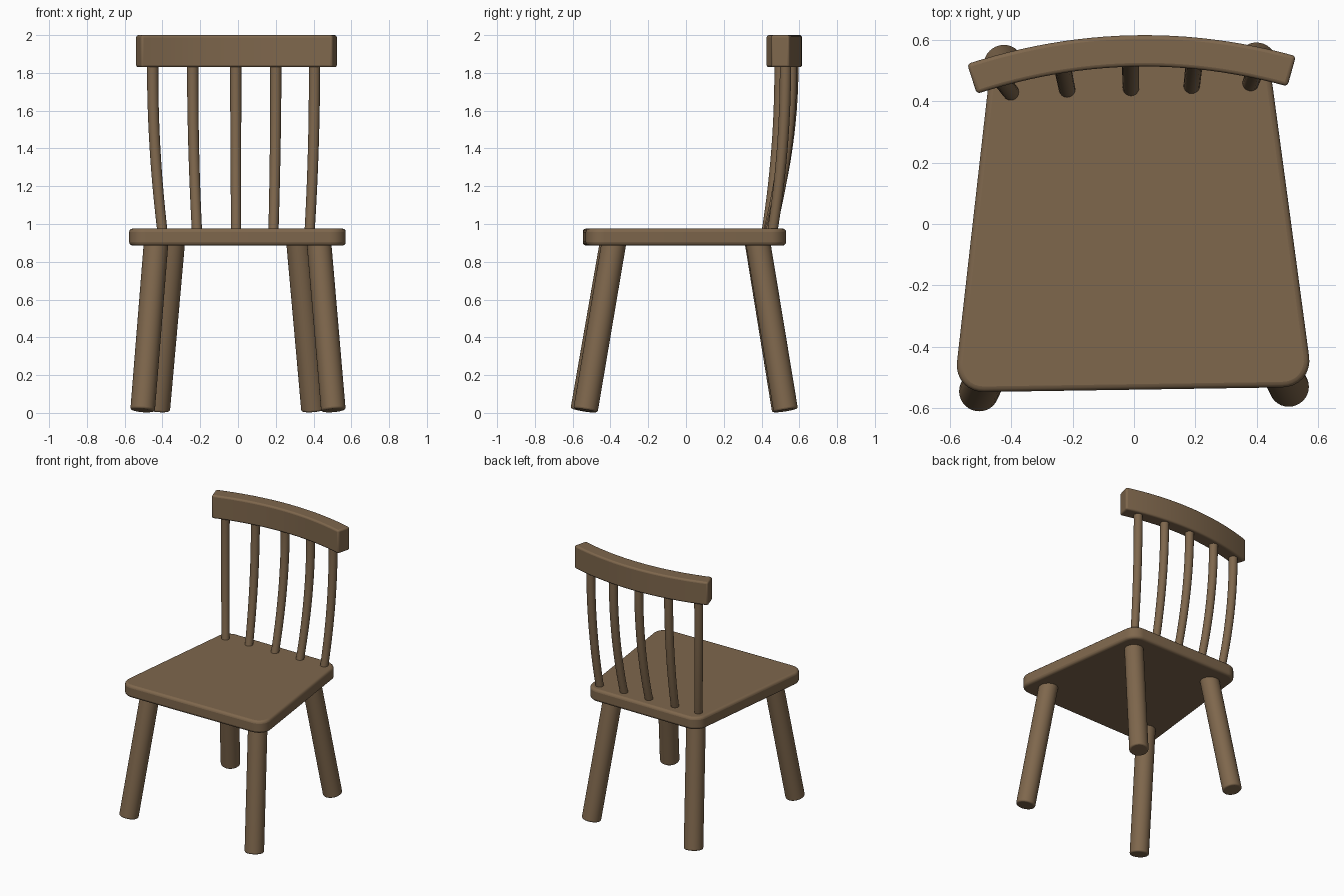
import bpy, bmesh, math
from mathutils import Vector

if "Cube" in bpy.data.objects:
    bpy.data.objects.remove(bpy.data.objects["Cube"])

wood = bpy.data.materials.new("brown wood")
wood.diffuse_color = (0.21, 0.135, 0.073, 1)
wood.use_nodes = True
wood.node_tree.nodes["Principled BSDF"].inputs["Base Color"].default_value = wood.diffuse_color


def finish(name, bm, bevel=0.0):
    bmesh.ops.recalc_face_normals(bm, faces=bm.faces)
    me = bpy.data.meshes.new(name)
    bm.to_mesh(me)
    bm.free()
    ob = bpy.data.objects.new(name, me)
    bpy.context.collection.objects.link(ob)
    me.materials.append(wood)
    bpy.context.view_layer.objects.active = ob
    ob.select_set(True)
    if bevel:
        m = ob.modifiers.new("rounding", 'BEVEL')
        m.width, m.segments = bevel, 3
        m.limit_method, m.angle_limit = 'ANGLE', math.radians(40)
    bpy.ops.object.shade_smooth_by_angle(angle=math.radians(40))
    ob.select_set(False)
    return ob


def extrude_outline(name, pts, z0, z1, bevel):
    bm = bmesh.new()
    face = bm.faces.new([bm.verts.new((x, y, z0)) for x, y in pts])
    ext = bmesh.ops.extrude_face_region(bm, geom=[face])
    verts = [v for v in ext["geom"] if isinstance(v, bmesh.types.BMVert)]
    bmesh.ops.translate(bm, verts=verts, vec=(0, 0, z1 - z0))
    return finish(name, bm, bevel)


def tube(name, path, radii, sides, bevel=0.0):
    path = [Vector(p) for p in path]
    bm = bmesh.new()
    rings = []
    for i, p in enumerate(path):
        d = (path[min(i + 1, len(path) - 1)] - path[max(i - 1, 0)]).normalized()
        u = Vector((0, 1, 0)).cross(d).normalized()
        v = d.cross(u)
        rings.append([bm.verts.new(p + radii[i] * (u * math.cos(a) + v * math.sin(a)))
                      for a in (2 * math.pi * k / sides for k in range(sides))])
    for r, s in zip(rings, rings[1:]):
        for k in range(sides):
            n = (k + 1) % sides
            bm.faces.new((r[k], r[n], s[n], s[k]))
    bm.faces.new(rings[0])
    bm.faces.new(rings[-1])
    return finish(name, bm, bevel)


def rounded(corners, steps=8):
    out = []
    for i, (x, y, r) in enumerate(corners):
        p = Vector((x, y))
        a = p + (Vector(corners[i - 1][:2]) - p).normalized() * r
        b = p + (Vector(corners[(i + 1) % len(corners)][:2]) - p).normalized() * r
        for k in range(steps + 1):
            t = k / steps
            # rational curve gives a near-circular corner
            w = 0.707
            q = (a * (1 - t) ** 2 + p * 2 * w * t * (1 - t) + b * t * t) / (
                (1 - t) ** 2 + 2 * w * t * (1 - t) + t * t)
            out.append((q.x, q.y))
    return out


# seat: tapered board with rounded corners
extrude_outline("seat", rounded([(-0.587, -0.548, 0.1), (0.583, -0.53, 0.1),
                                 (0.44, 0.53, 0.08), (-0.465, 0.53, 0.08)]),
                0.886, 0.976, 0.018)

# splayed legs: top xy, bottom xy
for name, tx, ty, bx, by in (("front_leg_left", -0.433, -0.39, -0.505, -0.547),
                             ("front_leg_right", 0.428, -0.38, 0.505, -0.532),
                             ("back_leg_left", -0.345, 0.375, -0.425, 0.52),
                             ("back_leg_right", 0.32, 0.38, 0.40, 0.528)):
    tube(name, [(bx, by, 0.013), (tx, ty, 0.91)], [0.065, 0.065], 32, 0.01)


# top rail: board bent to a shallow arc
def rail_y(x):
    return 0.563 - 0.29 * (x + 0.0) ** 2 + 0.02 * x


N = 24
outer, inner = [], []
for k in range(N + 1):
    x = -0.527 + 1.04 * k / N
    slope = -0.58 * x + 0.02
    n = Vector((-slope, 1)).normalized() * 0.051
    c = Vector((x, rail_y(x)))
    outer.append(tuple(c + n))
    inner.append(tuple(c - n))
extrude_outline("top_rail", outer + inner[::-1], 1.83, 2.0, 0.012)

# back spindles: bottom x, bottom y, top x, bowing outwards and back
for i, (bx, by, tx) in enumerate(((-0.402, 0.43, -0.452), (-0.218, 0.44, -0.24),
                                  (-0.01, 0.445, -0.012), (0.188, 0.452, 0.2),
                                  (0.38, 0.46, 0.405))):
    ty = rail_y(tx) + 0.003
    path, radii = [], []
    for k in range(15):
        t = -0.04 + 1.08 * k / 14
        e = 1 - (1 - t) ** 2
        path.append((bx + (tx - bx) * e, by + (ty - by) * e, 0.976 + 0.854 * t))
        radii.append(0.027 + 0.003 * t)
    tube(f"spindle_{i + 1}", path, radii, 20)
